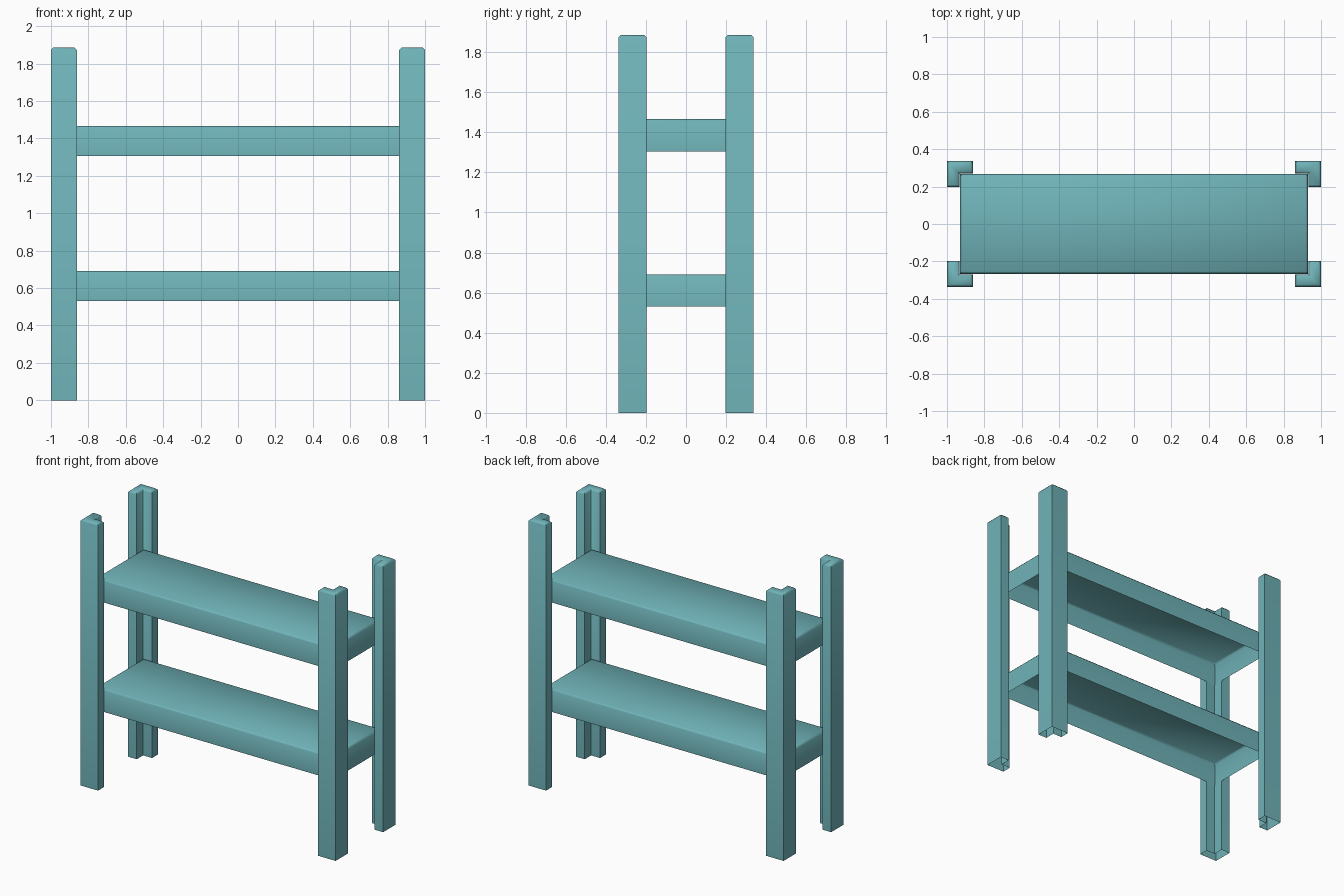
import bpy
import bmesh
from math import radians

cube = bpy.data.objects.get("Cube")
if cube:
    bpy.data.objects.remove(cube, do_unlink=True)

# Single painted finish
teal = bpy.data.materials.new("teal")
teal.use_nodes = True
colour = (0.16, 0.45, 0.48, 1)
teal.diffuse_color = colour
teal.node_tree.nodes["Principled BSDF"].inputs["Base Color"].default_value = colour


def hollow_prism(name, outline, bottom, top, chamfer=0.012):
    """Extrude an outline, chamfer its top rim and leave the underside open."""
    bm = bmesh.new()
    base = bm.faces.new([bm.verts.new((x, y, bottom)) for x, y in outline])
    ext = bmesh.ops.extrude_face_region(bm, geom=[base], use_keep_orig=True)
    for v in ext["geom"]:
        if isinstance(v, bmesh.types.BMVert):
            v.co.z = top
    bmesh.ops.recalc_face_normals(bm, faces=bm.faces[:])
    rim = [e for e in bm.edges if all(v.co.z > top - 1e-5 for v in e.verts)]
    bmesh.ops.bevel(bm, geom=rim, offset=chamfer, segments=1, affect='EDGES')
    floor = [f for f in bm.faces if all(v.co.z < bottom + 1e-5 for v in f.verts)]
    bmesh.ops.delete(bm, geom=floor, context='FACES_ONLY')

    mesh = bpy.data.meshes.new(name)
    bm.to_mesh(mesh)
    bm.free()
    mesh.materials.append(teal)
    obj = bpy.data.objects.new(name, mesh)
    bpy.context.collection.objects.link(obj)
    bpy.ops.object.select_all(action='DESELECT')
    obj.select_set(True)
    bpy.context.view_layer.objects.active = obj
    bpy.ops.object.shade_smooth_by_angle(angle=radians(50))
    return obj


# Corner posts with an L-shaped section wrapping the shelf corners
out_x, in_x, notch_x = 1.0, 0.862, 0.932
out_y, in_y, notch_y = 0.336, 0.197, 0.269
section = [(out_x, out_y), (in_x, out_y), (in_x, notch_y),
           (notch_x, notch_y), (notch_x, in_y), (out_x, in_y)]
for side, sx in (("left", 1), ("right", -1)):
    for end, sy in (("front", -1), ("back", 1)):
        hollow_prism(f"{end}_{side}_post",
                     [(x * sx, y * sy) for x, y in section], 0, 1.886)

# Two shelves, open underneath
half_x, half_y = 0.93, 0.266
plan = [(-half_x, -half_y), (half_x, -half_y), (half_x, half_y), (-half_x, half_y)]
for name, bottom in (("lower_shelf", 0.53), ("upper_shelf", 1.305)):
    hollow_prism(name, plan, bottom, bottom + 0.161)
